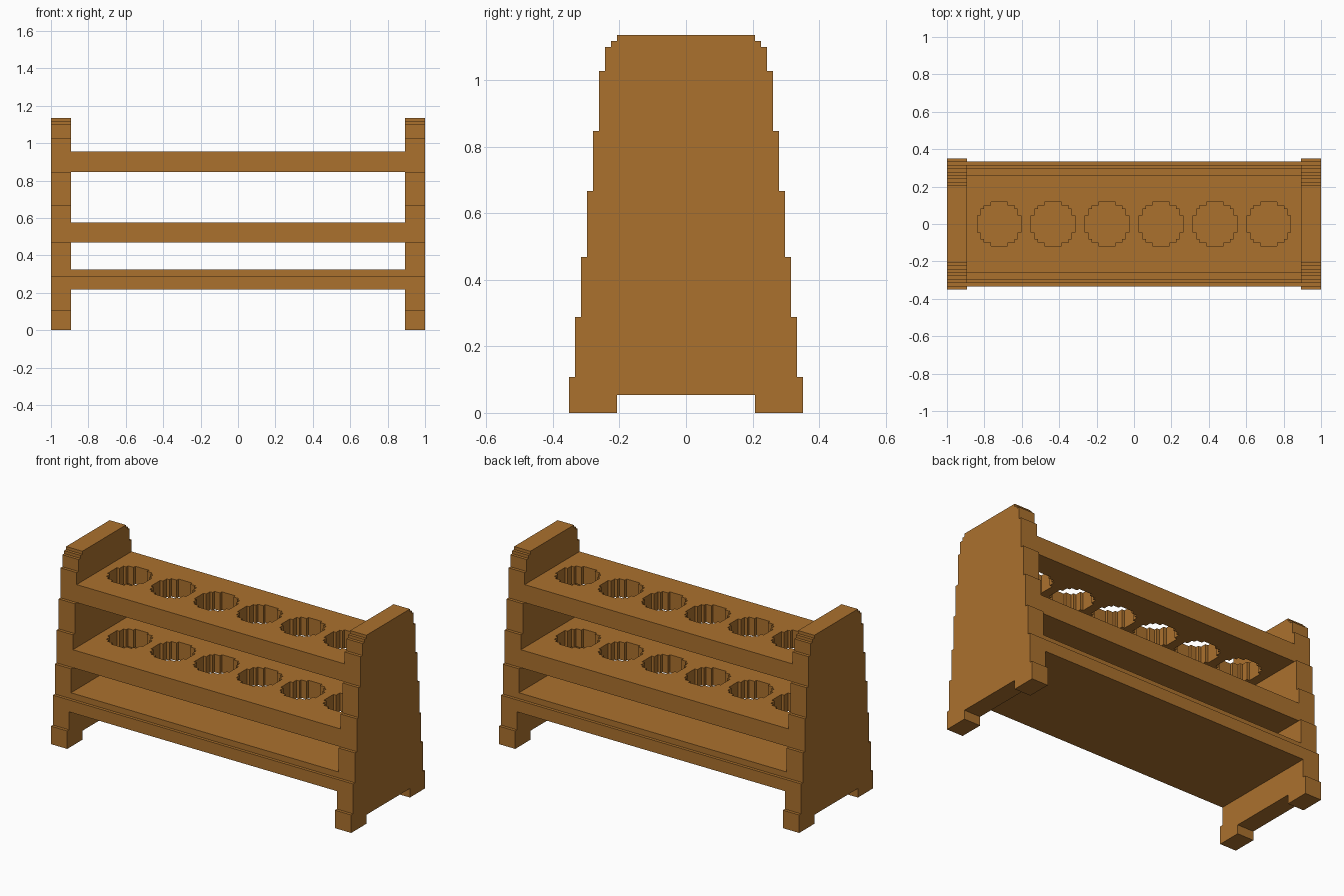
import bpy, bmesh
from mathutils import Vector

if "Cube" in bpy.data.objects:
    bpy.data.objects.remove(bpy.data.objects["Cube"])

V = 2 / 111  # step unit: the rack is 111 steps long

wood = bpy.data.materials.new("warm_brown_wood")
wood.diffuse_color = (0.407, 0.165, 0.027, 1)
wood.use_nodes = True
wood.node_tree.nodes["Principled BSDF"].inputs["Base Color"].default_value = wood.diffuse_color


def add_prism(bm, loop, direction):
    """Extrude a closed loop of points (in steps) along a direction."""
    face = bm.faces.new([bm.verts.new(Vector(p) * V) for p in loop])
    res = bmesh.ops.extrude_face_region(bm, geom=[face], use_keep_orig=True)
    verts = [g for g in res["geom"] if isinstance(g, bmesh.types.BMVert)]
    bmesh.ops.translate(bm, verts=verts, vec=Vector(direction) * V)


def make_object(name, bm):
    bmesh.ops.recalc_face_normals(bm, faces=bm.faces)
    mesh = bpy.data.meshes.new(name)
    bm.to_mesh(mesh)
    bm.free()
    mesh.materials.append(wood)
    obj = bpy.data.objects.new(name, mesh)
    bpy.context.collection.objects.link(obj)
    return obj


def stepped_side(levels):
    """Right-hand edge, bottom to top, of stacked (half width, z0, z1)."""
    return [p for w, z0, z1 in levels for p in ((w, z0), (w, z1))]


def extruded_part(name, right, x0, x1):
    """Mirror a right-hand (y, z) outline and extrude it along x."""
    outline = right + [(-y, z) for y, z in reversed(right)]
    bm = bmesh.new()
    add_prism(bm, [(x0, y, z) for y, z in outline], (x1 - x0, 0, 0))
    return make_object(name, bm)


# End panels: stepped taper with a notch between the feet
heights = [0, 6, 16, 26, 37, 47, 57, 61, 62, 63]
levels = [(19.5 - i, heights[i], heights[i + 1]) for i in range(9)]
panel = [(11.5, 3), (11.5, 0)] + stepped_side(levels)
extruded_part("left_end_panel", panel, -55.5, -49.5)
extruded_part("right_end_panel", panel, 49.5, 55.5)

# Shelves between the panels
extruded_part("bottom_shelf", stepped_side([(18.5, 12, 16), (17.5, 16, 18)]), -49.5, 49.5)
middle = extruded_part("middle_shelf", stepped_side([(16.5, 26, 32)]), -49.5, 49.5)
top = extruded_part("top_shelf", stepped_side([(14.5, 47, 53)]), -49.5, 49.5)

# Stepped round tube holes, cut through the upper two shelves
quarter = [(6.5, 2.5), (5.5, 2.5), (5.5, 4.5), (4.5, 4.5), (4.5, 5.5), (2.5, 5.5), (2.5, 6.5)]
ring, pts = [], quarter
for _ in range(4):
    ring += pts
    pts = [(-y, x) for x, y in pts]
bm = bmesh.new()
for cx in range(-40, 41, 16):
    add_prism(bm, [(cx + x, y, 22) for x, y in ring], (0, 0, 36))
cutter = make_object("tube_hole_cutter", bm)
for shelf in (middle, top):
    mod = shelf.modifiers.new("tube_holes", 'BOOLEAN')
    mod.operation = 'DIFFERENCE'
    mod.solver = 'EXACT'
    mod.object = cutter
cutter.hide_render = True
cutter.hide_viewport = True
